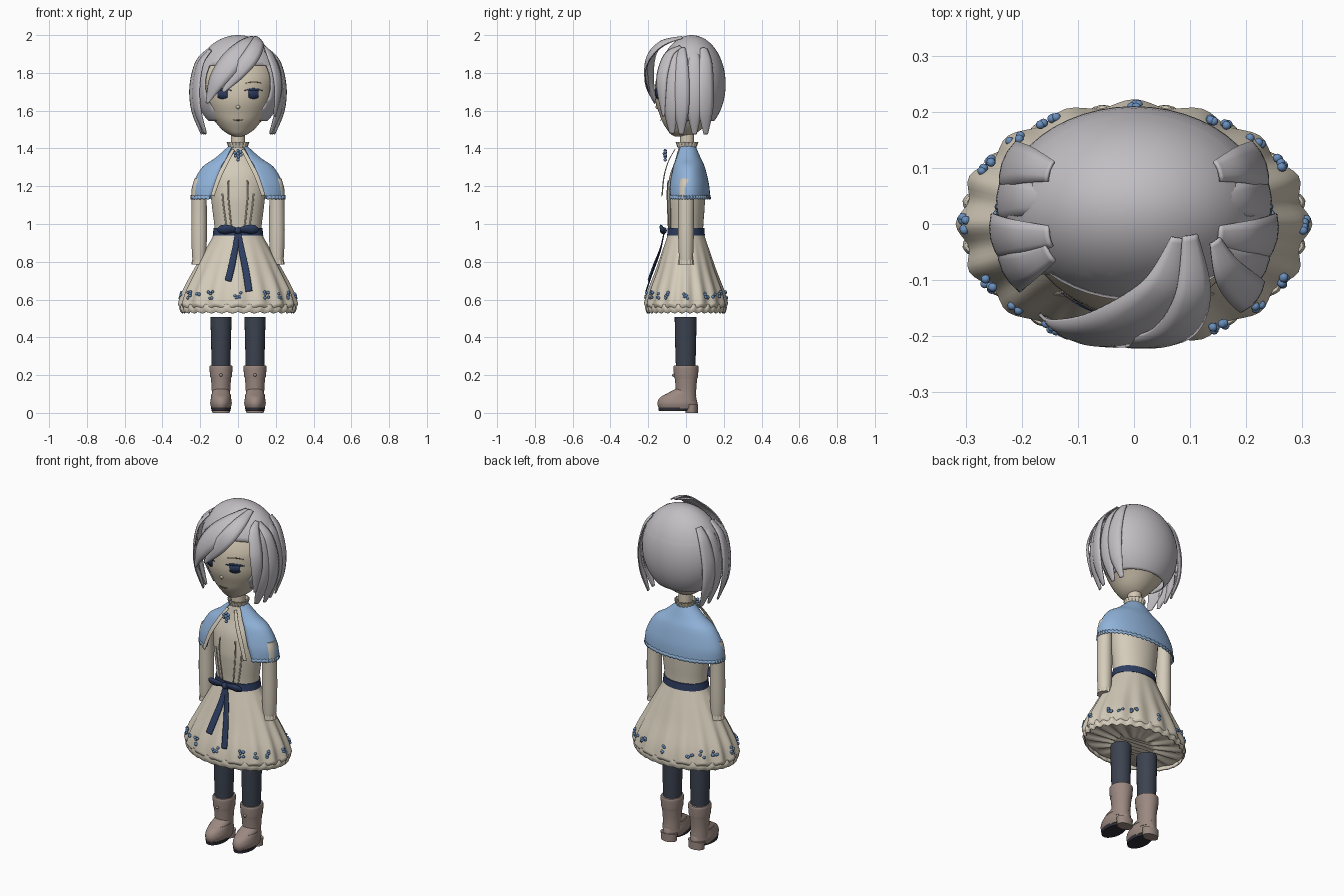
import bpy, bmesh, math, random
from mathutils import Vector

random.seed(4)
if "Cube" in bpy.data.objects:
    bpy.data.objects.remove(bpy.data.objects["Cube"])


def material(name, *rgb):
    mat = bpy.data.materials.new(name)
    mat.use_nodes = True
    mat.diffuse_color = (*rgb, 1)
    for node in mat.node_tree.nodes:
        if node.type == 'BSDF_PRINCIPLED':
            node.inputs["Base Color"].default_value = (*rgb, 1)
    return mat


CREAM = material("cream cloth", .66, .60, .49)
SKIN = material("pale skin", .66, .58, .45)
HAIR = material("silver hair", .54, .52, .55)
BLUE = material("cape blue", .28, .45, .70)
BEAD = material("bead blue", .14, .27, .50)
NAVY = material("navy ribbon", .027, .048, .12)
TIGHTS = material("dark tights", .045, .055, .08)
BOOT = material("brown leather", .33, .25, .22)
SOLE = material("dark sole", .03, .03, .04)
LINE = material("soft brown", .25, .17, .13)


def finish(name, bm, mat, thick=0):
    bmesh.ops.recalc_face_normals(bm, faces=bm.faces)
    mesh = bpy.data.meshes.new(name)
    bm.to_mesh(mesh)
    bm.free()
    mesh.materials.append(mat)
    obj = bpy.data.objects.new(name, mesh)
    bpy.context.scene.collection.objects.link(obj)
    if thick:
        obj.modifiers.new("thickness", 'SOLIDIFY').thickness = thick
    bpy.ops.object.select_all(action='DESELECT')
    obj.select_set(True)
    bpy.context.view_layer.objects.active = obj
    bpy.ops.object.shade_smooth_by_angle(angle=math.radians(45))
    return obj


def smooth(pts, steps=5):
    """Smooth curve through points of any dimension."""
    ext = [pts[0], *pts, pts[-1]]
    out = []
    for quad in zip(ext, ext[1:], ext[2:], ext[3:]):
        for j in range(steps):
            t = j / steps
            out.append([(2*q + (r-p)*t + (2*p-5*q+4*r-s)*t*t + (3*q-p-3*r+s)*t**3) / 2
                        for p, q, r, s in zip(*quad)])
    return out + [list(pts[-1])]


def skin_rows(name, rows, mat, wrap=False, caps=False, thick=0):
    """Surface through rows of points."""
    bm = bmesh.new()
    grid = [[bm.verts.new(p) for p in row] for row in rows]
    n = len(grid[0])
    for a, b in zip(grid, grid[1:]):
        for i in range(n if wrap else n - 1):
            k = (i + 1) % n
            bm.faces.new((a[i], a[k], b[k], b[i]))
    if caps:
        bm.faces.new(grid[0])
        bm.faces.new(grid[-1])
    return finish(name, bm, mat, thick)


def loft(name, rings, mat, x=0, n=48, wave=None, caps=True, thick=0, steps=5, gap=False):
    """Rings of (centre y, z, radius x, radius y[, front opening angle])."""
    rows = []
    for ring in (smooth(rings, steps) if steps else rings):
        cy, z, rx, ry = ring[:4]
        g = ring[4] if gap else 0
        row = []
        for i in range(n + 1 if gap else n):
            a = g + 2 * (math.pi - g) * i / n
            f, dz = wave(a, z) if wave else (1, 0)
            row.append((x + rx*f*math.sin(a), cy - ry*f*math.cos(a), z + dz))
        rows.append(row)
    return skin_rows(name, rows, mat, not gap, caps and not gap, thick)


def strand(name, pts, mat, centre=(0, .03, 1.74), crown=.25, thick=.006, side=1):
    """Tapered sheet along points of (x, y, z, half width)."""
    path = smooth([(p[0]*side, *p[1:]) for p in pts], 7)
    pos = [Vector(p[:3]) for p in path]
    rows = []
    for i, p in enumerate(path):
        tangent = pos[min(i+1, len(pos)-1)] - pos[max(i-1, 0)]
        out = (pos[i] - Vector(centre)).normalized()
        across = tangent.cross(out).normalized()
        rows.append([pos[i] + across*u*p[3] + out*(1-u*u)*p[3]*crown
                     for u in (-1, -.5, 0, .5, 1)])
    return skin_rows(name, rows, mat, thick=thick)


def beads(name, spots, radius, mat=BEAD):
    bm = bmesh.new()
    for spot in spots:
        made = bmesh.ops.create_icosphere(bm, subdivisions=2, radius=radius)
        bmesh.ops.translate(bm, verts=made["verts"], vec=spot)
    return finish(name, bm, mat)


def frill(count, amount, lift=0):
    return lambda a, z: (1 + amount*math.cos(count*a), lift*math.cos(count*a))


# Head and face details
HEAD = [(-.03, 1.462, .015, .025), (-.02, 1.475, .05, .06), (-.01, 1.5, .085, .09),
        (0, 1.54, .12, .125), (.01, 1.58, .15, .15), (.01, 1.64, .175, .17),
        (.015, 1.7, .19, .18), (.02, 1.78, .2, .175), (.03, 1.88, .17, .14),
        (.03, 1.95, .1, .08)]
loft("head", HEAD, SKIN)
profile = smooth(HEAD, 12)


def face_y(x, z):
    cy, _, rx, ry = min(profile, key=lambda r: abs(r[1] - z))
    return cy - ry * math.sqrt(max(0, 1 - (x/rx)**2))


def face_plate(name, cx, cz, w, h, mat, arch=0, lift=.004, taper=.5):
    rows = []
    for v in (-1, 0, 1):
        row = []
        for i in range(13):
            u = i/6 - 1
            x, z = cx + u*w, cz + arch*(1-u*u) + v*h*(1-taper*u*u)
            row.append((x, face_y(x, z) - lift, z))
        rows.append(row)
    skin_rows(name, rows, mat, thick=.002)


for s, tag in ((1, "left"), (-1, "right")):
    face_plate(tag + "_iris", s*.083, 1.688, .026, .026, NAVY, taper=.3)
    face_plate(tag + "_lash", s*.083, 1.707, .047, .006, NAVY, .006, .006, .7)
    face_plate(tag + "_brow", s*.083, 1.745, .042, .003, LINE, .007)
face_plate("mouth", 0, 1.553, .025, .003, LINE, -.003)
nose = beads("nose", [(0, 0, 0)], .012, SKIN)
nose.location = (0, face_y(0, 1.62) + .004, 1.62)

# Hair cap with a cut-out for the face
bm = bmesh.new()
bmesh.ops.create_uvsphere(bm, u_segments=48, v_segments=32, radius=1)
for v in bm.verts:
    v.co = (v.co.x*.235, .03 + v.co.y*.18, 1.74 + v.co.z*.26)
for co, no in (((0, -.09, 0), (0, 1, 0)), ((0, 0, 1.84), (0, 0, 1)), ((0, 0, 1.545), (0, 0, 1))):
    bmesh.ops.bisect_plane(bm, geom=bm.verts[:] + bm.edges[:] + bm.faces[:],
                           plane_co=co, plane_no=no)
gone = []
for f in bm.faces:
    c = f.calc_center_median()
    if c.z < 1.545 or (c.y < -.09 and c.z < 1.84):
        gone.append(f)
bmesh.ops.delete(bm, geom=gone, context='FACES')
finish("hair_cap", bm, HAIR, .006)

# Side locks and sweeping fringe
for s, tag in ((1, "left"), (-1, "right")):
    strand(tag + "_front_lock", [(.15, -.05, 1.92, .02), (.2, -.075, 1.85, .035),
           (.224, -.08, 1.72, .045), (.215, -.08, 1.6, .042), (.175, -.075, 1.48, .015)],
           HAIR, side=s)
    for k, y in enumerate((-.025, .045, .105)):
        b = y * .15
        strand(f"{tag}_side_lock_{k}", [(.15, y*.9, 1.93, .02), (.21-b, y, 1.86, .035),
               (.24-b, y, 1.73, .045), (.232-b, y, 1.6, .04), (.19-b, y, 1.475, .012)],
               HAIR, side=s)
strand("fringe_sweep_outer", [(.08, -.025, 1.99, .015), (.05, -.12, 1.955, .045),
       (-.03, -.185, 1.87, .062), (-.11, -.195, 1.76, .05), (-.165, -.165, 1.64, .008)], HAIR)
strand("fringe_sweep_inner", [(.1, -.02, 1.99, .015), (.105, -.125, 1.96, .035),
       (.07, -.195, 1.89, .045), (0, -.212, 1.8, .038), (-.08, -.198, 1.7, .008)], HAIR)
strand("fringe_left", [(.145, -.03, 1.94, .012), (.17, -.09, 1.9, .03),
       (.205, -.125, 1.8, .036), (.213, -.13, 1.7, .03), (.195, -.12, 1.57, .008)], HAIR)

# Neck, collar and bodice
loft("neck", [(.005, 1.39, .038, .038), (.005, 1.5, .038, .038)], SKIN)
loft("collar_frill", [(.005, 1.405, .044, .044), (.005, 1.42, .049, .049),
     (.005, 1.435, .054, .054)], CREAM, n=96, wave=frill(16, .05), caps=False, thick=.004)
loft("bodice", [(0, .94, .122, .09), (0, 1, .126, .092), (0, 1.08, .136, .098),
     (0, 1.15, .143, .1), (0, 1.25, .145, .088), (.005, 1.33, .11, .065),
     (.005, 1.39, .05, .048), (.005, 1.42, .041, .041)], CREAM)

# Cape open at the front
loft("cape", [(.005, 1.418, .043, .043, .7), (.008, 1.35, .12, .07, .55),
     (.01, 1.3, .19, .09, .5), (.01, 1.21, .24, .112, .55), (.01, 1.14, .248, .118, .64)],
     BLUE, gap=True, thick=.006)
loft("cape_edge_lace", [(.01, 1.15, .249, .119, .64), (.01, 1.132, .251, .121, .64)],
     BLUE, n=160, wave=frill(50, .008, .003), gap=True, thick=.003, steps=2)

# Lace bands, pleats and the bead brooch
body = (0, .4, 1.2)
for s, tag in ((1, "left"), (-1, "right")):
    strand(tag + "_lace_band", [(.025, -.06, 1.395, .008), (.06, -.095, 1.33, .011),
           (.1, -.118, 1.25, .012), (.135, -.128, 1.15, .01)], CREAM, body, .1, .003, s)
    strand(tag + "_pleat", [(.05, -.096, 1.23, .004), (.052, -.1, 1.15, .004),
           (.035, -.094, .98, .004)], CREAM, body, .6, .004, s)
    strand(tag + "_outer_pleat", [(.083, -.085, 1.16, .004), (.075, -.083, 1.08, .004),
           (.06, -.083, .98, .004)], CREAM, body, .6, .004, s)
brooch = [(.017*math.sin(a), -.11, 1.372 + .017*math.cos(a)) for a in range(6)]
beads("brooch_beads", brooch + [(0, -.115, 1.372), (0, -.11, 1.34)], .009)

# Skirt with scalloped hem and ruffled lace
def scallop(a, z):
    t = max(0, (.95 - z) / .4)
    return 1 + .03*t*math.cos(16*a), .007*t*t*math.cos(16*a)


loft("skirt", [(0, .96, .122, .09), (0, .93, .135, .1), (0, .85, .18, .127),
     (0, .75, .235, .16), (0, .65, .285, .197), (0, .59, .305, .213),
     (0, .565, .307, .214), (0, .55, .28, .19), (0, .545, .12, .08)], CREAM, n=128, wave=scallop)
loft("hem_lace", [(0, .572, .302, .21), (0, .55, .307, .213), (0, .53, .3, .208)],
     CREAM, n=192, wave=frill(32, .014, .004), caps=False, thick=.005)
spots = []
for k in range(24):
    a = math.radians(15 * k)
    if k % 2 == 0 or k % 6 == 3:
        for j in range(6 if k % 2 == 0 else 3):
            b = a + random.uniform(-.06, .06)
            z = .625 + random.uniform(-.02, .018)
            grow = 1 + (.625 - z) * .8
            spots.append((.303*grow*math.sin(b), -.211*grow*math.cos(b), z))
beads("skirt_beads", spots, .008)

# Sash and bow
loft("sash", [(0, .938, .134, .1), (0, .978, .129, .097)], NAVY, steps=1)
for s, tag in ((1, "left"), (-1, "right")):
    strand(tag + "_bow_loop", [(0, -.118, .965, .01), (.04, -.128, .972, .022),
           (.08, -.125, .97, .027), (.105, -.115, .962, .012)], NAVY, body, .4, .008, s)
strand("right_bow_tail", [(-.003, -.118, .955, .012), (-.015, -.137, .87, .016),
       (-.033, -.172, .78, .018), (-.052, -.2, .7, .018)], NAVY, body, .1, .004)
strand("left_bow_tail", [(.003, -.118, .955, .012), (.02, -.139, .86, .016),
       (.042, -.178, .75, .018), (.058, -.213, .645, .018)], NAVY, body, .1, .004)
beads("bow_knot", [(0, -.12, .965)], .019, NAVY)

# Sleeves, legs and boots
for s, tag in ((1, "left"), (-1, "right")):
    arm, leg = s*.206, s*.09
    loft(tag + "_sleeve", [(0, 1.24, .025, .03), (0, 1.18, .038, .042), (0, 1.05, .041, .042),
         (0, .92, .041, .041), (0, .82, .036, .037), (0, .8, .033, .034)], CREAM, arm, 24)
    loft(tag + "_cuff_frill", [(0, .812, .035, .036), (0, .785, .039, .04)], CREAM, arm, 72,
         frill(12, .05), thick=.003, steps=2)
    loft(tag + "_leg", [(-.002, .2, .048, .05), (-.002, .35, .052, .055),
         (-.002, .508, .056, .058)], TIGHTS, leg, 24)
    loft(tag + "_boot_shaft", [(0, .06, .05, .055), (0, .12, .049, .054), (0, .185, .054, .06),
         (0, .19, .057, .063), (0, .24, .061, .066), (0, .252, .058, .063)], BOOT, leg, 32)
    loft(tag + "_boot_foot", [(-.043, .022, .05, .1), (-.045, .05, .057, .106),
         (-.043, .08, .053, .096), (-.025, .105, .048, .072), (0, .13, .04, .048)], BOOT, leg, 32)
    loft(tag + "_boot_strap", [(-.034, .09, .053, .089), (-.028, .101, .051, .08)],
         BOOT, leg, 32, steps=1)
    loft(tag + "_boot_sole", [(-.06, .01, .05, .084), (-.055, .028, .053, .092)],
         SOLE, leg, 32, steps=1)
    loft(tag + "_boot_heel", [(.03, 0, .046, .033), (.03, .045, .05, .033)],
         BOOT, leg, 32, steps=1)
    beads(tag + "_boot_button", [(leg, -.065, .2)], .009, BOOT)
